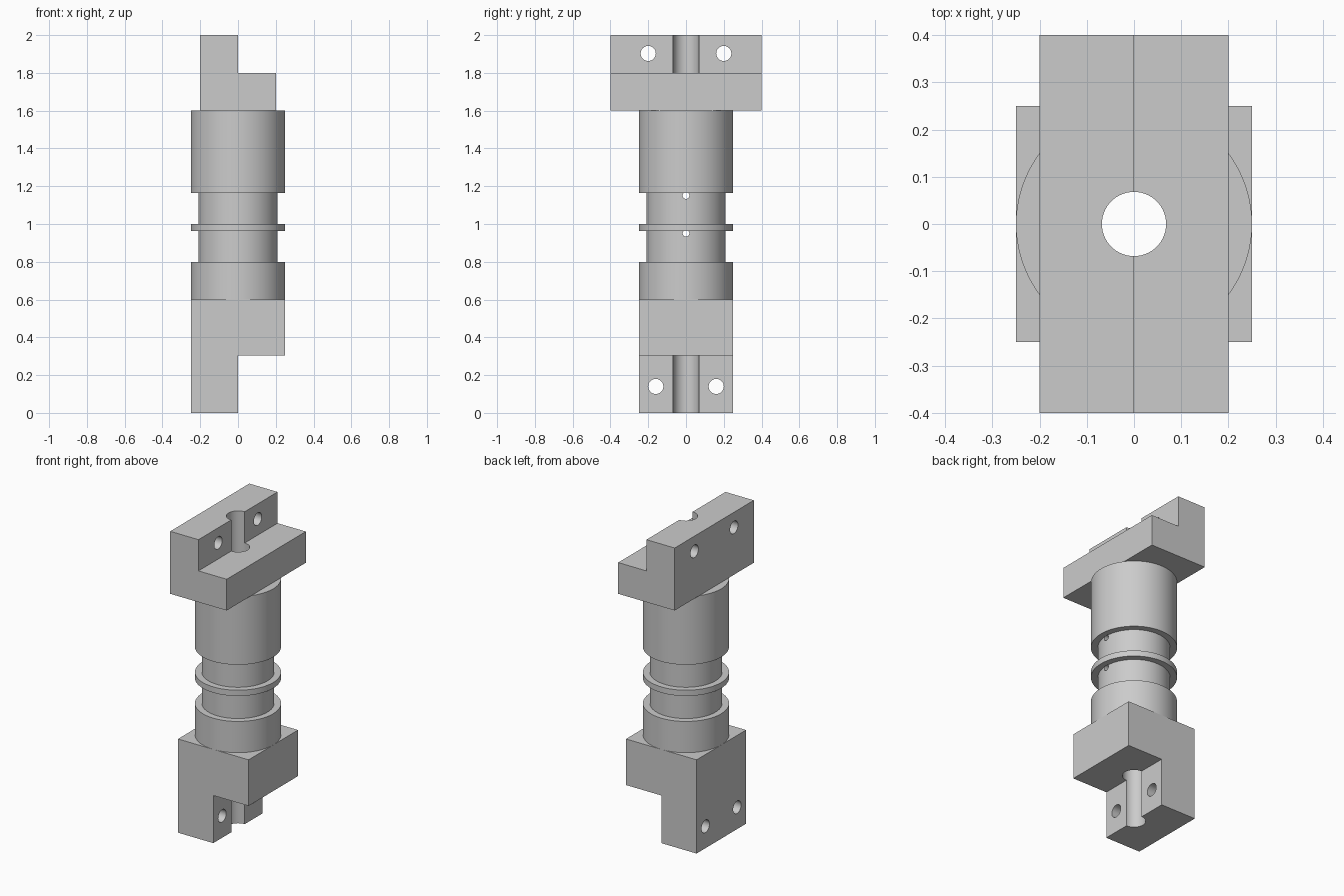
import bpy, bmesh, math
from mathutils import Matrix

default_cube = bpy.data.objects.get("Cube")
if default_cube:
    bpy.data.objects.remove(default_cube, do_unlink=True)

SEGMENTS = 96
BORE = 0.068

grey = bpy.data.materials.new("machined grey")
grey.use_nodes = True
colour = (0.6, 0.6, 0.6, 1)
grey.diffuse_color = colour
grey.node_tree.nodes["Principled BSDF"].inputs["Base Color"].default_value = colour


def make_object(name, bm):
    bmesh.ops.recalc_face_normals(bm, faces=bm.faces)
    mesh = bpy.data.meshes.new(name)
    bm.to_mesh(mesh)
    bm.free()
    mesh.materials.append(grey)
    obj = bpy.data.objects.new(name, mesh)
    bpy.context.collection.objects.link(obj)
    return obj


def extrude_profile(name, points, half_depth):
    """Extrude an x-z outline along y."""
    bm = bmesh.new()
    face = bm.faces.new([bm.verts.new((x, -half_depth, z)) for x, z in points])
    new = bmesh.ops.extrude_face_region(bm, geom=[face])["geom"]
    verts = [v for v in new if isinstance(v, bmesh.types.BMVert)]
    bmesh.ops.translate(bm, verts=verts, vec=(0, 2 * half_depth, 0))
    return make_object(name, bm)


def lathe(name, points):
    """Spin a closed r-z outline around the z axis."""
    bm = bmesh.new()
    rings = []
    for i in range(SEGMENTS):
        a = math.tau * i / SEGMENTS
        rings.append([bm.verts.new((r * math.cos(a), r * math.sin(a), z)) for r, z in points])
    count = len(points)
    for i, ring in enumerate(rings):
        after = rings[(i + 1) % SEGMENTS]
        for j in range(count):
            k = (j + 1) % count
            bm.faces.new((ring[j], after[j], after[k], ring[k]))
    return make_object(name, bm)


def drill(obj, radius, length, centre, along_x=True, segments=32):
    """Cut a round hole along x or z."""
    bm = bmesh.new()
    turn = Matrix.Rotation(math.pi / 2, 4, "Y") if along_x else Matrix.Identity(4)
    bmesh.ops.create_cone(bm, cap_ends=True, segments=segments, radius1=radius,
                          radius2=radius, depth=length,
                          matrix=Matrix.Translation(centre) @ turn)
    cutter = make_object("hole_cutter", bm)
    cutter.hide_render = True
    mod = obj.modifiers.new("hole", "BOOLEAN")
    mod.operation = "DIFFERENCE"
    mod.solver = "EXACT"
    mod.object = cutter
    bpy.context.view_layer.objects.active = obj
    bpy.ops.object.modifier_apply(modifier=mod.name)
    bpy.data.objects.remove(cutter, do_unlink=True)


# Stepped mounting block at the top
top_block = extrude_profile("top_block", [
    (-0.2, 1.6), (0.2, 1.6), (0.2, 1.8), (0, 1.8), (0, 2), (-0.2, 2)], 0.4)
drill(top_block, BORE, 1, (0, 0, 1.8), along_x=False, segments=SEGMENTS)

# Stepped mounting block at the bottom
bottom_block = extrude_profile("bottom_block", [
    (-0.25, 0), (0, 0), (0, 0.305), (0.25, 0.305), (0.25, 0.6), (-0.25, 0.6)], 0.25)
drill(bottom_block, BORE, 1, (0, 0, 0.3), along_x=False, segments=SEGMENTS)

# Bolt holes through the upright half of each block
for side in (-1, 1):
    drill(top_block, 0.04, 1, (0, side * 0.2, 1.903))
    drill(bottom_block, 0.04, 1, (0, side * 0.16, 0.14))

# Hollow shaft with lower collar, thin flange and upper sleeve
outer, inner = 0.25, 0.21
shaft = lathe("collared_shaft", [
    (BORE, 0.6), (outer, 0.6), (outer, 0.8), (inner, 0.8),
    (inner, 0.963), (outer, 0.963), (outer, 1.0), (inner, 1.0),
    (inner, 1.163), (outer, 1.163), (outer, 1.6), (BORE, 1.6)])

# Small cross ports under the sleeve and the flange
for z in (0.951, 1.151):
    drill(shaft, 0.018, 2 * inner + 0.004, (0, 0, z))

# Smooth round walls with crisp edges
bpy.ops.object.select_all(action="DESELECT")
for obj in (top_block, bottom_block, shaft):
    obj.select_set(True)
bpy.context.view_layer.objects.active = shaft
bpy.ops.object.shade_smooth_by_angle(angle=math.radians(30))
